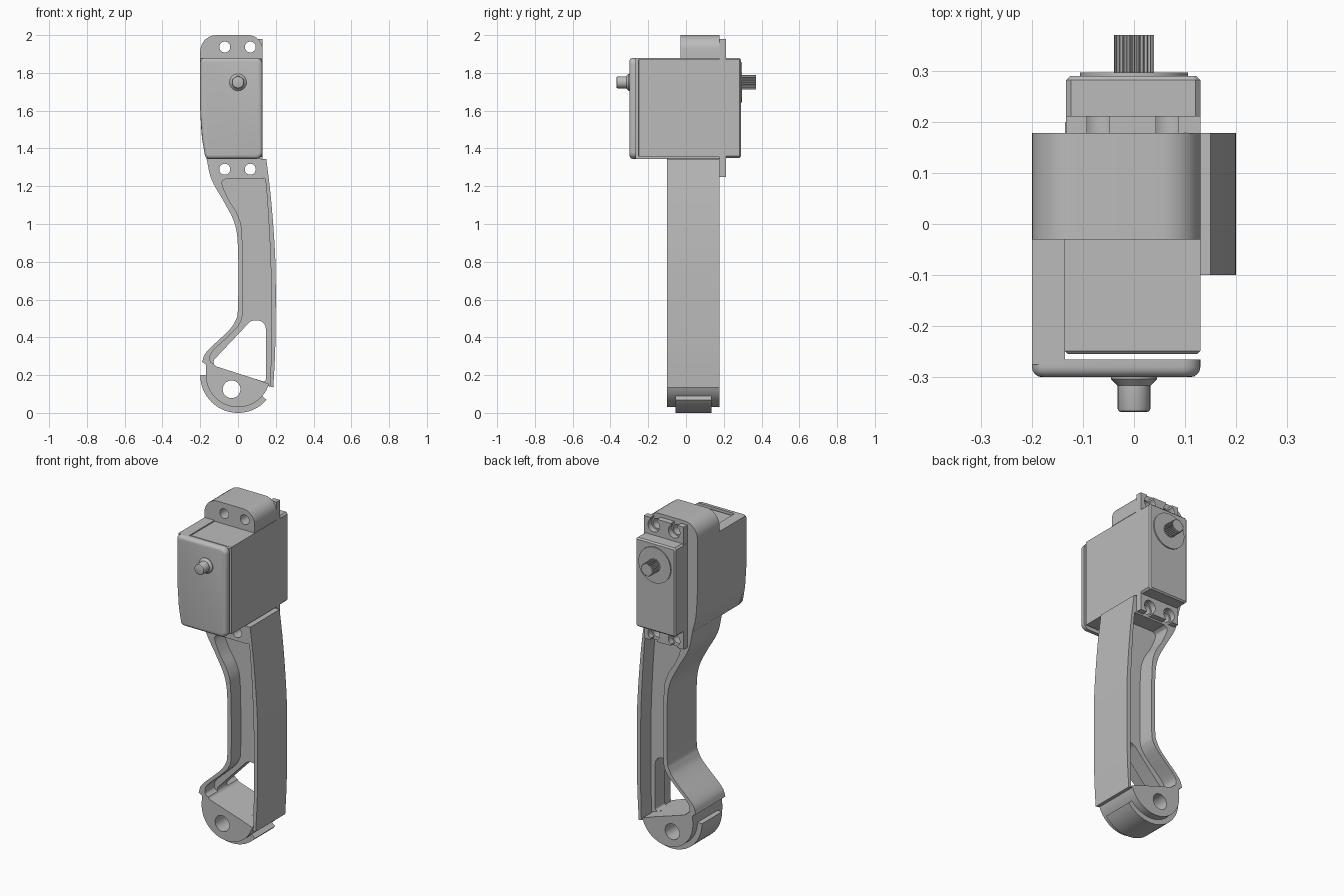
import bpy, bmesh, math
from mathutils import Vector

cube = bpy.data.objects.get("Cube")
if cube:
    bpy.data.objects.remove(cube, do_unlink=True)

GREY = (0.5, 0.5, 0.5, 1.0)
grey = bpy.data.materials.new("plain grey")
grey.use_nodes = True
grey.diffuse_color = GREY
grey.node_tree.nodes["Principled BSDF"].inputs["Base Color"].default_value = GREY


def arc(cx, cz, r, a0, a1, n=24):
    """Points on an arc in the XZ plane, angles in degrees."""
    steps = [math.radians(a0 + (a1 - a0) * i / n) for i in range(n + 1)]
    return [(cx + r * math.cos(a), cz + r * math.sin(a)) for a in steps]


def circle(cx, cz, r, n=32):
    return arc(cx, cz, r, 0, 360, n)[:-1]


def smooth(pts, n=5):
    """Smooth curve through a few points."""
    p = [Vector(q) for q in pts]
    p = [p[0] * 2 - p[1]] + p + [p[-1] * 2 - p[-2]]
    out = []
    for a, b, c, d in zip(p, p[1:], p[2:], p[3:]):
        for i in range(n):
            t = i / n
            v = (b * 2 + (c - a) * t + (a * 2 - b * 5 + c * 4 - d) * t * t
                 + (b * 3 - a - c * 3 + d) * t ** 3) * 0.5
            out.append((v.x, v.y))
    return out + [tuple(pts[-1])]


def rounded(corners, n=6):
    """Polygon with filleted corners given as (x, z, radius)."""
    out = []
    for i, (x, z, r) in enumerate(corners):
        p = Vector((x, z))
        to_prev = (Vector(corners[i - 1][:2]) - p).normalized()
        to_next = (Vector(corners[(i + 1) % len(corners)][:2]) - p).normalized()
        if r == 0:
            out.append((x, z))
            continue
        half = to_prev.angle(to_next) / 2
        a, b = p + to_prev * r / math.tan(half), p + to_next * r / math.tan(half)
        centre = p + (to_prev + to_next).normalized() * r / math.sin(half)
        for k in range(n + 1):
            d = (a - centre).lerp(b - centre, k / n).normalized() * r
            out.append(tuple(centre + d))
    return out


def rect(x0, x1, z0, z1):
    return [(x0, z0), (x1, z0), (x1, z1), (x0, z1)]


def finish(obj):
    obj.data.materials.clear()
    obj.data.materials.append(grey)
    bpy.ops.object.select_all(action="DESELECT")
    obj.select_set(True)
    bpy.context.view_layer.objects.active = obj
    bpy.ops.object.shade_smooth_by_angle(angle=math.radians(30))


def prism(name, pts, y0, y1, bevel_at=None, bevel=0.0, segments=4, cutters=()):
    """Profile in XZ extruded along Y, with optional rim bevel and cuts."""
    bm = bmesh.new()
    face = bm.faces.new([bm.verts.new((x, y0, z)) for x, z in pts])
    ext = bmesh.ops.extrude_face_region(bm, geom=[face])
    for v in ext["geom"]:
        if isinstance(v, bmesh.types.BMVert):
            v.co.y = y1
    bmesh.ops.recalc_face_normals(bm, faces=bm.faces)
    if bevel_at is not None:
        rim = [e for e in bm.edges if all(abs(v.co.y - bevel_at) < 1e-5 for v in e.verts)]
        bmesh.ops.bevel(bm, geom=rim, offset=bevel, segments=segments,
                        profile=0.5, affect="EDGES")
    mesh = bpy.data.meshes.new(name)
    bm.to_mesh(mesh)
    bm.free()
    obj = bpy.data.objects.new(name, mesh)
    bpy.context.collection.objects.link(obj)
    if cutters:
        tools = [prism("cutter", *c) for c in cutters]
        for t in tools:
            t.hide_render = True
            m = obj.modifiers.new("cut", "BOOLEAN")
            m.operation, m.solver, m.object = "DIFFERENCE", "EXACT", t
        bpy.context.view_layer.update()
        graph = bpy.context.evaluated_depsgraph_get()
        obj.data = bpy.data.meshes.new_from_object(obj.evaluated_get(graph))
        obj.modifiers.clear()
        for t in tools:
            bpy.data.objects.remove(t, do_unlink=True)
    finish(obj)
    return obj


SCREW_X = (-0.07, 0.065)
LOW_Z, HIGH_Z = 1.29, 1.937
AXIS_Z = 1.75
FRONT, BACK = -0.1, 0.178


def screw_holes(z, r=0.029):
    return [(circle(x, z, r), -0.5, 0.5) for x in SCREW_X]


# Leg: curved beam ending in a round foot
left_side = smooth([(-0.167, 1.35), (-0.14, 1.235), (-0.07, 1.11), (-0.017, 1.0),
                    (0, 0.865), (0, 0.56), (-0.015, 0.485), (-0.055, 0.43),
                    (-0.165, 0.325), (-0.19, 0.27)])
right_side = smooth([(0.187, 0.135), (0.197, 0.34), (0.2, 0.65),
                     (0.195, 0.865), (0.175, 1.13), (0.15, 1.345)])
leg = left_side + [(-0.168, 0.255)] + arc(0, 0.2, 0.17, 180, 340) + right_side

# Pockets on both faces leave a thin web between them
pocket = smooth([(-0.065, 1.24), (-0.085, 1.215), (-0.05, 1.13), (0.0, 1.045),
                 (0.022, 0.93), (0.025, 0.56), (0.01, 0.475), (-0.04, 0.415),
                 (-0.135, 0.325), (-0.148, 0.28), (-0.135, 0.262)])
pocket += smooth([(0.16, 0.155), (0.172, 0.18), (0.175, 0.6), (0.17, 0.865),
                  (0.148, 1.21), (0.13, 1.24)])
window = rounded([(-0.15, 0.257, 0.025), (0.147, 0.162, 0.012),
                  (0.147, 0.49, 0.045), (0.07, 0.49, 0.045)])
prism("leg", leg, FRONT, BACK, cutters=[
    (pocket, -0.5, -0.01), (pocket, 0.08, 0.5), (window, -0.5, 0.5),
    (circle(-0.034, 0.125, 0.047), -0.5, 0.5)] + screw_holes(LOW_Z))

# Raised tread around the foot
tread = arc(0, 0.2, 0.2, 180, 319) + arc(0, 0.2, 0.166, 319, 180)
prism("foot_tread", tread, -0.055, 0.135)

# Cradle: side wall, top lug and front cover
edge = smooth([(-0.2, 1.6), (-0.19, 1.45), (-0.165, 1.345)])
prism("cradle_wall", [(-0.135, 1.345), (-0.135, 1.88), (-0.2, 1.88)] + edge, -0.275, BACK)
lug = rounded([(-0.2, 1.875, 0), (0.13, 1.875, 0), (0.13, 2.0, 0.075), (-0.2, 2.0, 0.085)])
prism("top_lug", lug, -0.03, BACK, cutters=screw_holes(HIGH_Z))
cover = rounded([(-0.172, 1.345, 0.025), (0.13, 1.345, 0.035), (0.13, 1.88, 0.035),
                 (-0.2, 1.88, 0.025), (-0.2, 1.6, 0), (-0.19, 1.45, 0)])
prism("front_cover", cover, -0.30, -0.265, -0.30, 0.02)

# Front pivot pin with a conical base
prism("pin_base", circle(0, AXIS_Z, 0.045), -0.316, -0.295, -0.316, 0.012, 1)
prism("pivot_pin", circle(0, AXIS_Z, 0.032), -0.368, -0.30, -0.368, 0.006, 2)

# Motor: main case, mounting flange and gear case
prism("motor_case", rect(-0.135, 0.13, 1.355, 1.873), -0.255, 0.20, -0.255, 0.006, 1)
slots = []
for z, tip in ((LOW_Z, 1.2), (HIGH_Z, 2.05)):
    for x in SCREW_X:
        slots.append((circle(x, z, 0.038), 0.1, 0.3))
        slots.append((rect(x - 0.022, x + 0.022, min(z, tip), max(z, tip)), 0.1, 0.3))
prism("mounting_flange", rect(-0.133, 0.13, 1.25, 1.98), 0.177, 0.212, cutters=slots)
gear_case = [(-0.133, 1.36), (-0.123, 1.35), (0.12, 1.35), (0.13, 1.36),
             (0.13, 1.87), (0.12, 1.88), (-0.123, 1.88), (-0.133, 1.87)]
prism("gear_case", gear_case, 0.205, 0.29, 0.29, 0.008, 1)

# Output boss and splined shaft
prism("output_boss", circle(0, AXIS_Z, 0.106, 48), 0.285, 0.297)
spline = []
TEETH = 24
for i in range(TEETH * 4):
    a = math.tau * i / (TEETH * 4)
    r = 0.039 if i % 4 < 2 else 0.034
    spline.append((r * math.cos(a), AXIS_Z + r * math.sin(a)))
prism("splined_shaft", spline, 0.29, 0.37)
